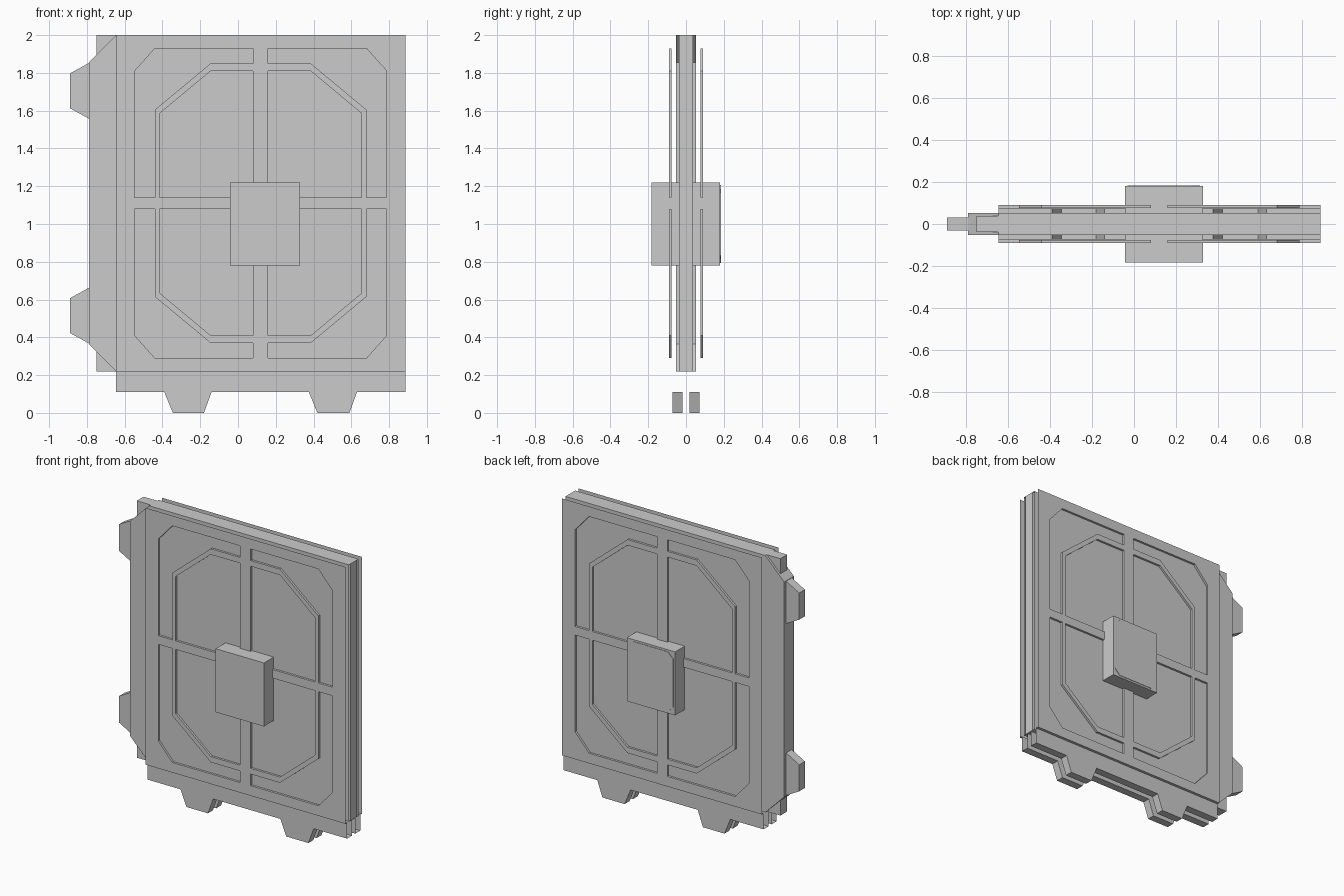
import bpy, bmesh

if "Cube" in bpy.data.objects:
    bpy.data.objects.remove(bpy.data.objects["Cube"])


def finish(bm, name):
    bmesh.ops.recalc_face_normals(bm, faces=bm.faces)
    me = bpy.data.meshes.new(name)
    bm.to_mesh(me)
    bm.free()
    ob = bpy.data.objects.new(name, me)
    bpy.context.collection.objects.link(ob)
    return ob


def prism(name, pts, y0, y1, skip=()):
    """Extrude an x-z outline along y; edges listed in skip stay open."""
    bm = bmesh.new()
    a = [bm.verts.new((x, y0, z)) for x, z in pts]
    b = [bm.verts.new((x, y1, z)) for x, z in pts]
    bm.faces.new(a)
    bm.faces.new(b[::-1])
    n = len(pts)
    for i in range(n):
        if i not in skip:
            j = (i + 1) % n
            bm.faces.new((a[i], b[i], b[j], a[j]))
    return finish(bm, name)


def rect(x0, z0, x1, z1):
    return [(x0, z0), (x1, z0), (x1, z1), (x0, z1)]


L, R, BOTTOM, TOP = -0.645, 0.887, 0.22, 2.0
CX, CZ = 0.12, 1.11
FACE_Y, FLOOR_Y, SKIRT_Y = 0.091, 0.076, 0.072

# Quadrant recesses, either side of the raised octagonal rib
RECESSES = [
    [(.04, .82), (.56, .82), (.667, .70), (.667, .03),
     (.56, .03), (.56, .495), (.265, .74), (.04, .74)],
    [(.04, .03), (.535, .03), (.535, .475), (.265, .70), (.04, .70)],
]


def outer_plate(name, s):
    bm = bmesh.new()
    edges, floors = [], []

    def loop(pts):
        vs = [bm.verts.new((x, s * FACE_Y, z)) for x, z in pts]
        for i, v in enumerate(vs):
            edges.append(bm.edges.new((v, vs[(i + 1) % len(vs)])))
        return vs

    border = loop(rect(L, BOTTOM, R, TOP))
    for sx in (-1, 1):
        for sz in (-1, 1):
            for hole in RECESSES:
                floors.append(loop([(CX + sx * u, CZ + sz * v) for u, v in hole]))
    bmesh.ops.triangle_fill(bm, edges=edges, use_beauty=True, normal=(0, s, 0))
    # Merge the fill back into flat faces
    bmesh.ops.dissolve_limit(bm, angle_limit=0.01, verts=[], edges=bm.edges[:])
    # Recess walls and floors
    for vs in floors:
        low = [bm.verts.new((v.co.x, s * FLOOR_Y, v.co.z)) for v in vs]
        bm.faces.new(low)
        for i in range(len(vs)):
            j = (i + 1) % len(vs)
            bm.faces.new((vs[i], vs[j], low[j], low[i]))
    # Ledge stepping in to the skirt
    p, q = border[0], border[1]
    c = bm.verts.new((L, s * SKIRT_Y, BOTTOM))
    d = bm.verts.new((R, s * SKIRT_Y, BOTTOM))
    bm.faces.new((p, q, d, c))
    return finish(bm, name)


# Core slab
prism("core_slab", rect(-0.75, BOTTOM, R, TOP), -0.037, 0.037)

# Middle layer with clipped left corners, open at the right end
prism("middle_layer", [(R, TOP), (L, TOP), (-0.79, 1.855), (-0.79, 0.365),
                       (L, BOTTOM), (R, BOTTOM)], -0.053, 0.053, skip={5})

# Locking teeth on the left edge
for i, z in enumerate((0.515, 1.705)):
    prism(f"side_tooth_{i}", [(-0.79, z - 0.147), (-0.89, z - 0.092),
                              (-0.89, z + 0.092), (-0.79, z + 0.147)], -0.031, 0.031)

# Outer plates and toothed bottom skirts, front and back
skirt = [(L, BOTTOM), (L, .11), (-.39, .11), (-.345, 0), (-.18, 0), (-.14, .11),
         (.375, .11), (.42, 0), (.59, 0), (.63, .11), (R, .11), (R, BOTTOM)]
for side, s in (("front", -1), ("back", 1)):
    outer_plate(f"{side}_plate", s)
    prism(f"{side}_skirt", skirt, s * 0.018, s * SKIRT_Y, skip={0, 10, 11})

# Central lock box
prism("lock_box", rect(-0.043, 0.78, 0.327, 1.22), -0.183, 0.181)
c = 0.04
x0, z0, x1, z1 = -0.03, 0.793, 0.314, 1.207
prism("lock_box_cover", [(x0 + c, z0), (x1 - c, z0), (x1, z0 + c), (x1, z1 - c),
                         (x1 - c, z1), (x0 + c, z1), (x0, z1 - c), (x0, z0 + c)],
      0.18, 0.184)
